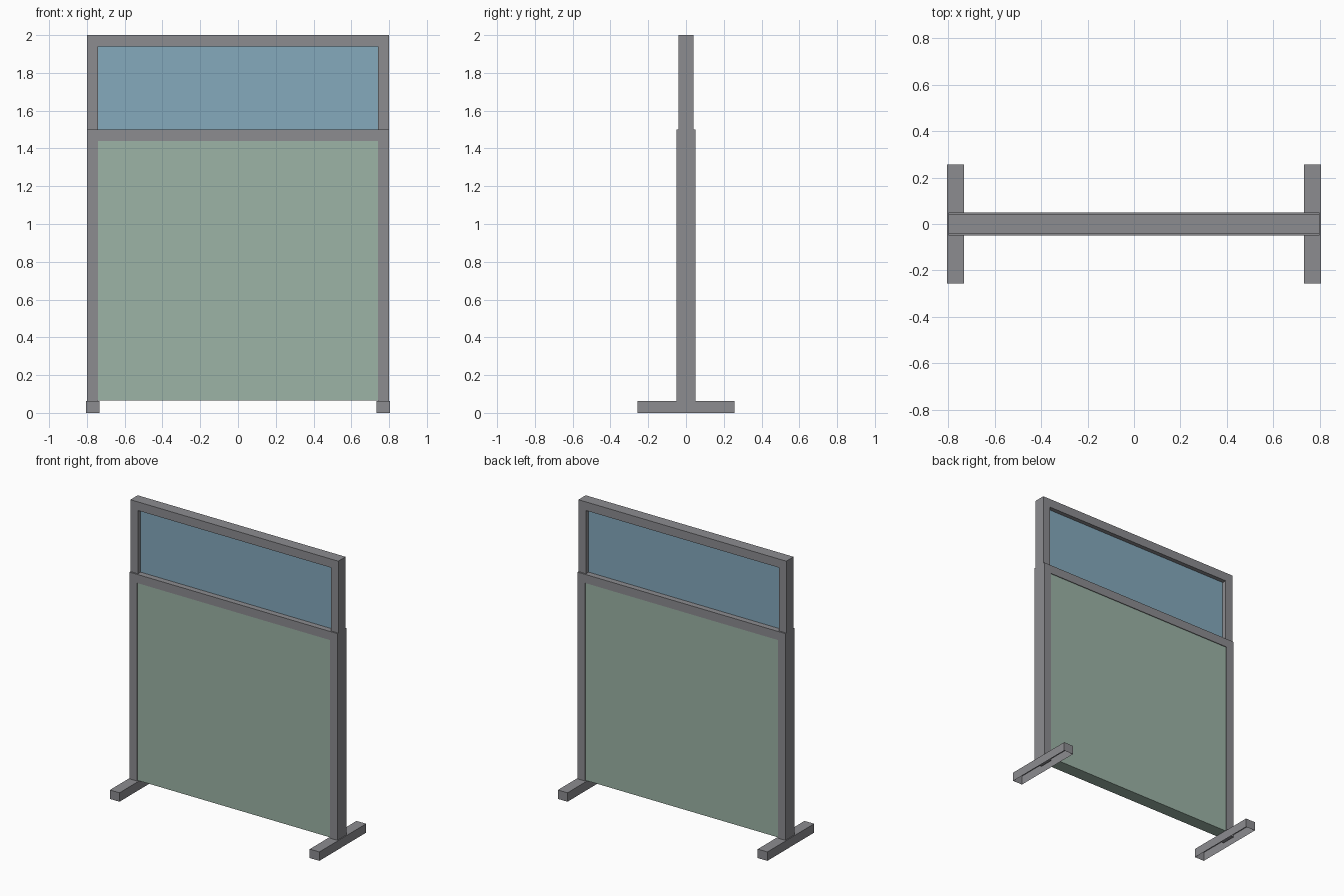
import bpy, bmesh

if "Cube" in bpy.data.objects:
    bpy.data.objects.remove(bpy.data.objects["Cube"])

GREY = (0.262, 0.262, 0.28)
GREEN = (0.332, 0.453, 0.381)
BLUE = (0.234, 0.398, 0.507)


def mesh_object(name, bm, colour):
    bmesh.ops.recalc_face_normals(bm, faces=bm.faces)
    me = bpy.data.meshes.new(name)
    bm.to_mesh(me)
    bm.free()
    ob = bpy.data.objects.new(name, me)
    bpy.context.collection.objects.link(ob)
    mat = bpy.data.materials.new(name + "_colour")
    mat.diffuse_color = (*colour, 1)
    mat.use_nodes = True
    mat.node_tree.nodes["Principled BSDF"].inputs["Base Color"].default_value = mat.diffuse_color
    me.materials.append(mat)
    return ob


def box(name, lo, hi, colour, open_bottom=False):
    bm = bmesh.new()
    bmesh.ops.create_cube(bm, size=1)
    for v in bm.verts:
        v.co = [(a + b) / 2 + c * (b - a) for a, b, c in zip(lo, hi, v.co)]
    bmesh.ops.recalc_face_normals(bm, faces=bm.faces)
    if open_bottom:
        under = [f for f in bm.faces if f.normal.z < -0.9]
        bmesh.ops.delete(bm, geom=under, context='FACES_ONLY')
    return mesh_object(name, bm, colour)


def arch(name, z0, z1, half_depth, half_width=0.8, bar=0.058, rail=0.06):
    """Two posts joined by a rail on top, extruded front to back."""
    w, i, zi = half_width, half_width - bar, z1 - rail
    outline = [(-w, z0), (-i, z0), (-i, zi), (i, zi),
               (i, z0), (w, z0), (w, z1), (-w, z1)]
    bm = bmesh.new()
    face = bm.faces.new([bm.verts.new((x, -half_depth, z)) for x, z in outline])
    ext = bmesh.ops.extrude_face_region(bm, geom=[face], use_keep_orig=True)
    moved = [g for g in ext["geom"] if isinstance(g, bmesh.types.BMVert)]
    bmesh.ops.translate(bm, verts=moved, vec=(0, 2 * half_depth, 0))
    return mesh_object(name, bm, GREY)


# Frames: deeper lower arch stands in the feet, slimmer arch sits on top
arch("lower_frame", 0.04, 1.5, 0.05)
arch("upper_frame", 1.5, 2.0, 0.04)

# Infill: solid green panel below, glass pane above
box("lower_panel", (-0.745, -0.045, 0.065), (0.745, 0.045, 1.44), GREEN)
box("glass_pane", (-0.745, -0.01, 1.5), (0.745, 0.01, 1.94), BLUE)

# Feet: hollow channels open underneath
for side, x in (("left", -0.769), ("right", 0.769)):
    box(side + "_foot", (x - 0.037, -0.257, 0), (x + 0.037, 0.257, 0.062), GREY, open_bottom=True)
